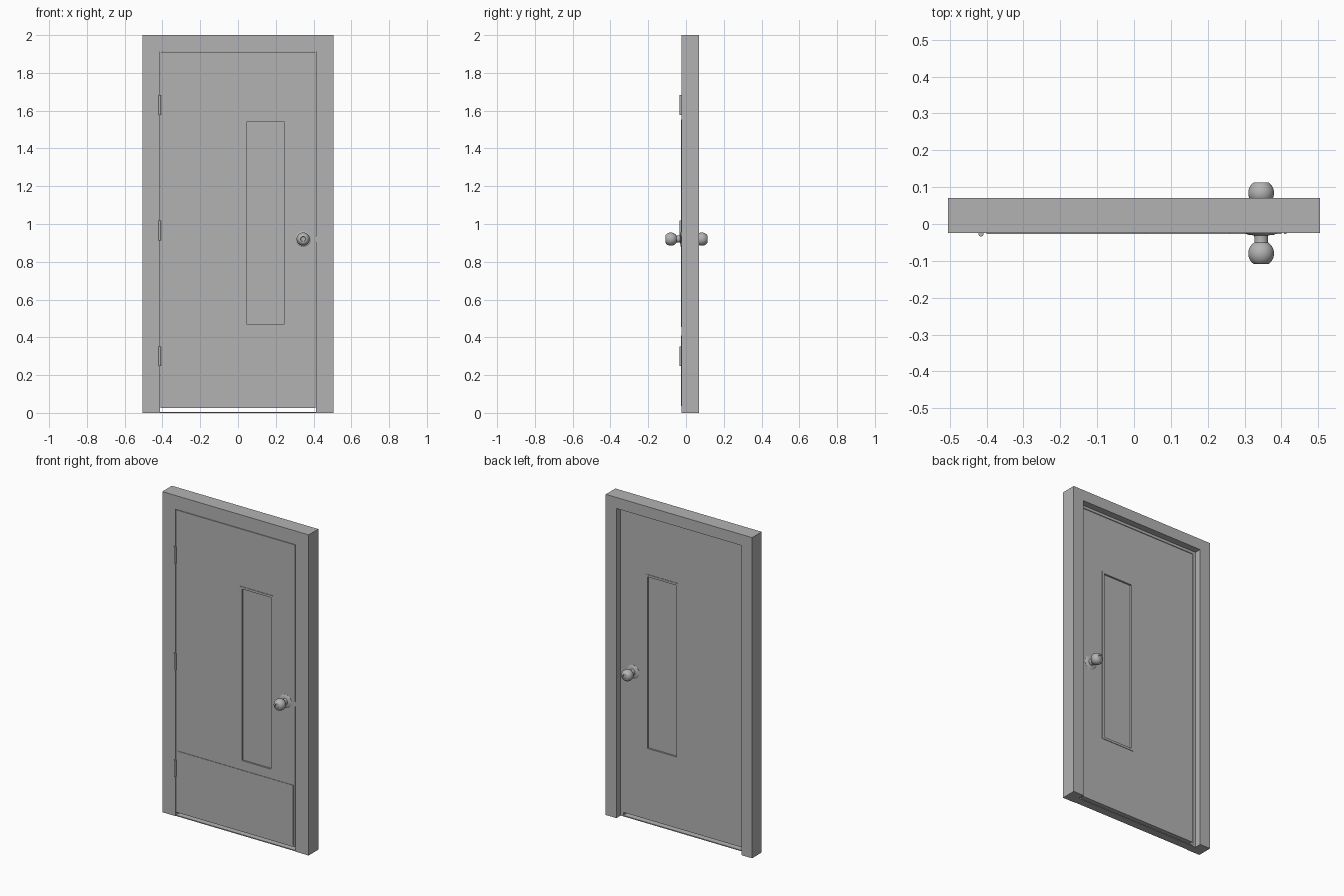
import bpy, bmesh, math
from mathutils import Matrix

if "Cube" in bpy.data.objects:
    bpy.data.objects.remove(bpy.data.objects["Cube"])

grey = bpy.data.materials.new("painted grey")
grey.diffuse_color = (0.45, 0.45, 0.45, 1)
grey.use_nodes = True
grey.node_tree.nodes["Principled BSDF"].inputs["Base Color"].default_value = grey.diffuse_color


def finish(name, bm, smooth=False):
    bmesh.ops.recalc_face_normals(bm, faces=bm.faces[:])
    mesh = bpy.data.meshes.new(name)
    bm.to_mesh(mesh)
    bm.free()
    mesh.materials.append(grey)
    ob = bpy.data.objects.new(name, mesh)
    bpy.context.collection.objects.link(ob)
    if smooth:
        bpy.ops.object.select_all(action='DESELECT')
        ob.select_set(True)
        bpy.context.view_layer.objects.active = ob
        bpy.ops.object.shade_smooth_by_angle(angle=math.radians(35))
    return ob


def box(name, x0, x1, y0, y1, z0, z1):
    bm = bmesh.new()
    size = Matrix.Diagonal((x1 - x0, y1 - y0, z1 - z0, 1))
    place = Matrix.Translation(((x0 + x1) / 2, (y0 + y1) / 2, (z0 + z1) / 2))
    bmesh.ops.create_cube(bm, size=1, matrix=place @ size)
    return finish(name, bm)


def sweep(name, rings, closed_path):
    """Join matching closed sections in order; cap the ends of an open path."""
    bm = bmesh.new()
    vs = [[bm.verts.new(p) for p in ring] for ring in rings]
    n, m = len(vs), len(vs[0])
    for i in range(n if closed_path else n - 1):
        a, b = vs[i], vs[(i + 1) % n]
        for j in range(m):
            k = (j + 1) % m
            bm.faces.new((a[j], a[k], b[k], b[j]))
    if not closed_path:
        bm.faces.new(vs[0])
        bm.faces.new(vs[-1])
    return finish(name, bm)


def ring_panel(name, outer, inner, y0, y1):
    """Flat panel with a rectangular opening; rectangles are x0, x1, z0, z1."""
    def corners(r):
        return [(r[0], r[2]), (r[1], r[2]), (r[1], r[3]), (r[0], r[3])]
    rings = [[(o[0], y0, o[1]), (i[0], y0, i[1]), (i[0], y1, i[1]), (o[0], y1, o[1])]
             for o, i in zip(corners(outer), corners(inner))]
    return sweep(name, rings, True)


def lathe(name, profile, x, z, side, steps=32):
    """Turn (radius, distance) points about the y axis."""
    bm = bmesh.new()
    vs = [bm.verts.new((r, side * d, 0)) for r, d in profile]
    edges = [bm.edges.new(p) for p in zip(vs, vs[1:])]
    bmesh.ops.spin(bm, geom=vs + edges, cent=(0, 0, 0), axis=(0, 1, 0),
                   angle=math.tau, steps=steps)
    bmesh.ops.remove_doubles(bm, verts=bm.verts[:], dist=1e-5)
    bmesh.ops.translate(bm, verts=bm.verts[:], vec=(x, 0, z))
    return finish(name, bm, True)


# Rebated frame: one section mitred up, across and down
section = [(0, -0.025), (0.092, -0.025), (0.092, 0.028),
           (0.074, 0.028), (0.074, 0.07), (0, 0.07)]
path = [(-1, False), (-1, True), (1, True), (1, False)]
sweep("door_frame", [[(s * (0.505 - u), y, 2 - 0.93 * u if top else 0) for u, y in section]
                     for s, top in path], False)

# Door leaf with a tall narrow window, trimmed on both faces
FRONT, BACK = -0.024, 0.028
window = (0.045, 0.245, 0.47, 1.54)
t = 0.014
trim = (window[0] - t, window[1] + t, window[2] - t, window[3] + t)
ring_panel("door_leaf", (-0.41, 0.41, 0.025, 1.911), window, FRONT, BACK)
ring_panel("window_trim_front", trim, window, FRONT - 0.003, FRONT)
ring_panel("window_trim_back", trim, window, BACK, BACK + 0.003)
box("window_pane", window[0], window[1], FRONT + 0.008, BACK - 0.008, window[2], window[3])

# Kick plate, sill and strike
box("kick_plate", -0.4, 0.4, FRONT - 0.003, FRONT, 0.036, 0.41)
box("sill", -0.413, 0.413, -0.022, 0.028, 0, 0.006)
box("strike_plate", 0.407, 0.414, -0.0265, -0.01, 0.905, 0.935)

# Hinge barrels
for i, z in enumerate((0.30, 0.965, 1.63)):
    bm = bmesh.new()
    bmesh.ops.create_cone(bm, cap_ends=True, segments=16, radius1=0.007, radius2=0.007,
                          depth=0.105, matrix=Matrix.Translation((-0.415, -0.027, z)))
    finish(f"hinge_{i + 1}", bm, True)

# Knob and rosette on each side: plate, neck, flattened ball, dimpled end
ball = [(0.035 * math.cos(math.radians(a)), 0.082 + 0.035 * math.sin(math.radians(a)))
        for a in range(-58, 56, 8)]
profile = ([(0, 0.024), (0.042, 0.024), (0.042, 0.027), (0.036, 0.031), (0.019, 0.033), (0.018, 0.05)]
           + ball + [(0.018, 0.111), (0.014, 0.111), (0.012, 0.107), (0, 0.107)])
for name, side in (("front_knob", -1), ("back_knob", 1)):
    knob = lathe(name, profile, 0.345, 0.92, side)
    knob.location.y = 0.002
